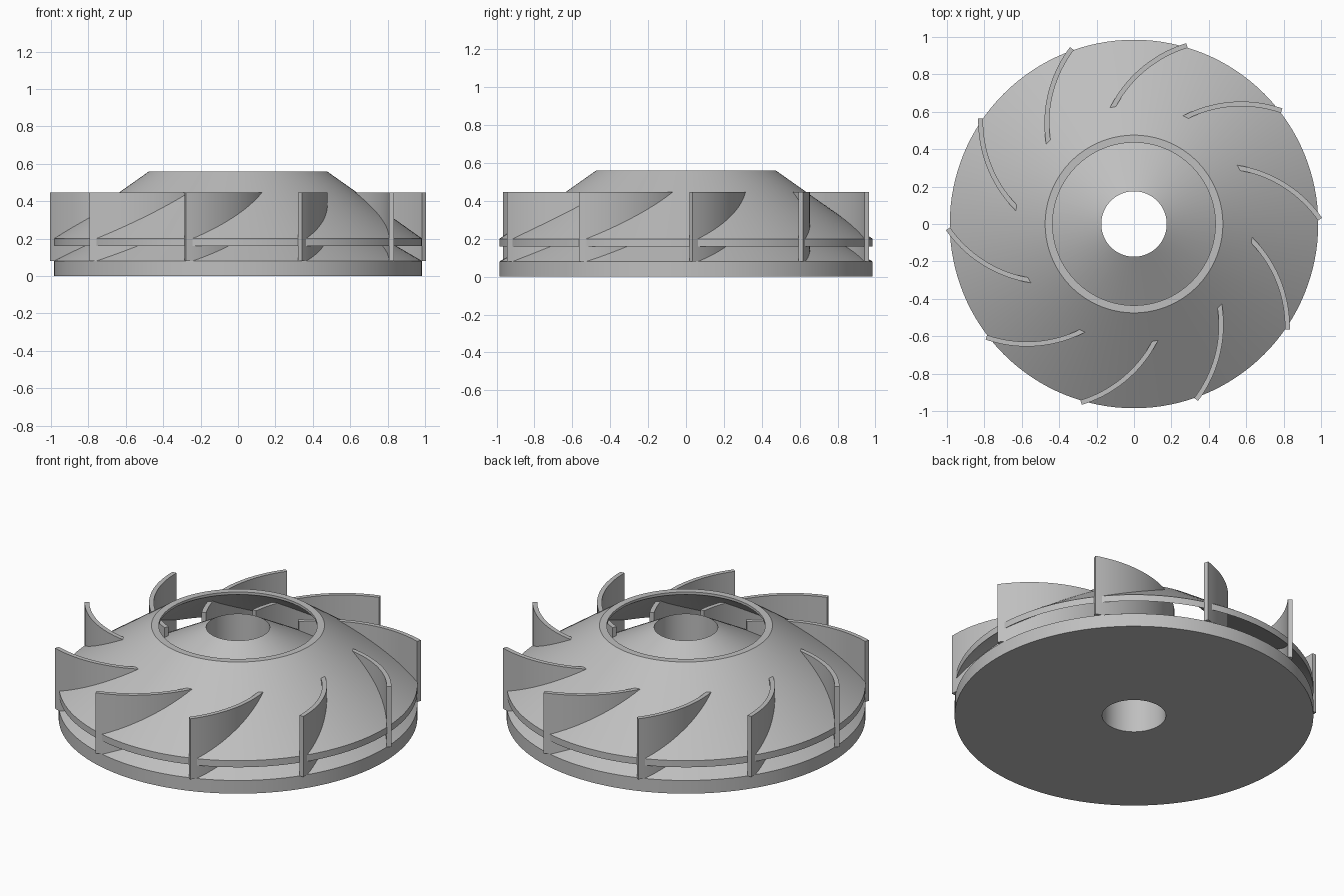
import bpy, bmesh, math
from mathutils import Matrix

cube = bpy.data.objects.get("Cube")
if cube:
    bpy.data.objects.remove(cube, do_unlink=True)

grey = bpy.data.materials.new("plain grey")
grey.use_nodes = True
colour = (0.52, 0.52, 0.52, 1)
grey.diffuse_color = colour
grey.node_tree.nodes["Principled BSDF"].inputs["Base Color"].default_value = colour

SEGMENTS = 128
BLADES = 10


def finish(name, bm):
    """Turn a bmesh into a shaded object."""
    bmesh.ops.recalc_face_normals(bm, faces=bm.faces)
    mesh = bpy.data.meshes.new(name)
    bm.to_mesh(mesh)
    bm.free()
    mesh.materials.append(grey)
    obj = bpy.data.objects.new(name, mesh)
    bpy.context.collection.objects.link(obj)
    bpy.ops.object.select_all(action='DESELECT')
    obj.select_set(True)
    bpy.context.view_layer.objects.active = obj
    bpy.ops.object.shade_smooth_by_angle(angle=math.radians(25))
    return obj


def revolve(name, profile):
    """Spin a closed (radius, height) outline around z."""
    bm = bmesh.new()
    verts = [bm.verts.new((r, 0, z)) for r, z in profile]
    edges = [bm.edges.new((v, verts[i - 1])) for i, v in enumerate(verts)]
    bmesh.ops.spin(bm, geom=verts + edges, cent=(0, 0, 0), axis=(0, 0, 1),
                   angle=math.tau, steps=SEGMENTS, use_duplicate=False)
    bmesh.ops.remove_doubles(bm, verts=bm.verts, dist=0.0001)
    return finish(name, bm)


# Conical hub on a flat disc, with a straight bore
revolve("hub", [(0.175, 0), (0.985, 0), (0.985, 0.08), (0.175, 0.55)])

# Conical shroud, open at the inlet
revolve("shroud", [(0.435, 0.56), (0.475, 0.56), (0.985, 0.2),
                   (0.985, 0.16), (0.435, 0.545)])


def blade(name, turn):
    """Upright circular-arc vane from the rim to the inlet."""
    cx, cy, radius, half = 0.573, -0.02, 0.662, 0.013
    bottom, top = 0.08, 0.447
    start, end, steps = math.radians(70.9), math.radians(136), 24
    angles = [start + (end - start) * i / steps for i in range(steps + 1)]
    outline = [(radius + half, a) for a in angles]
    outline += [(radius - half, a) for a in reversed(angles)]
    bm = bmesh.new()
    base = bm.faces.new([bm.verts.new((cx + r * math.cos(a), cy + r * math.sin(a), bottom))
                         for r, a in outline])
    raised = bmesh.ops.extrude_face_region(bm, geom=[base], use_keep_orig=True)
    bmesh.ops.translate(bm, vec=(0, 0, top - bottom),
                        verts=[v for v in raised["geom"] if isinstance(v, bmesh.types.BMVert)])
    bmesh.ops.rotate(bm, cent=(0, 0, 0), matrix=Matrix.Rotation(turn, 3, 'Z'), verts=bm.verts)
    finish(name, bm)


for i in range(BLADES):
    blade(f"blade_{i + 1}", i * math.tau / BLADES)
